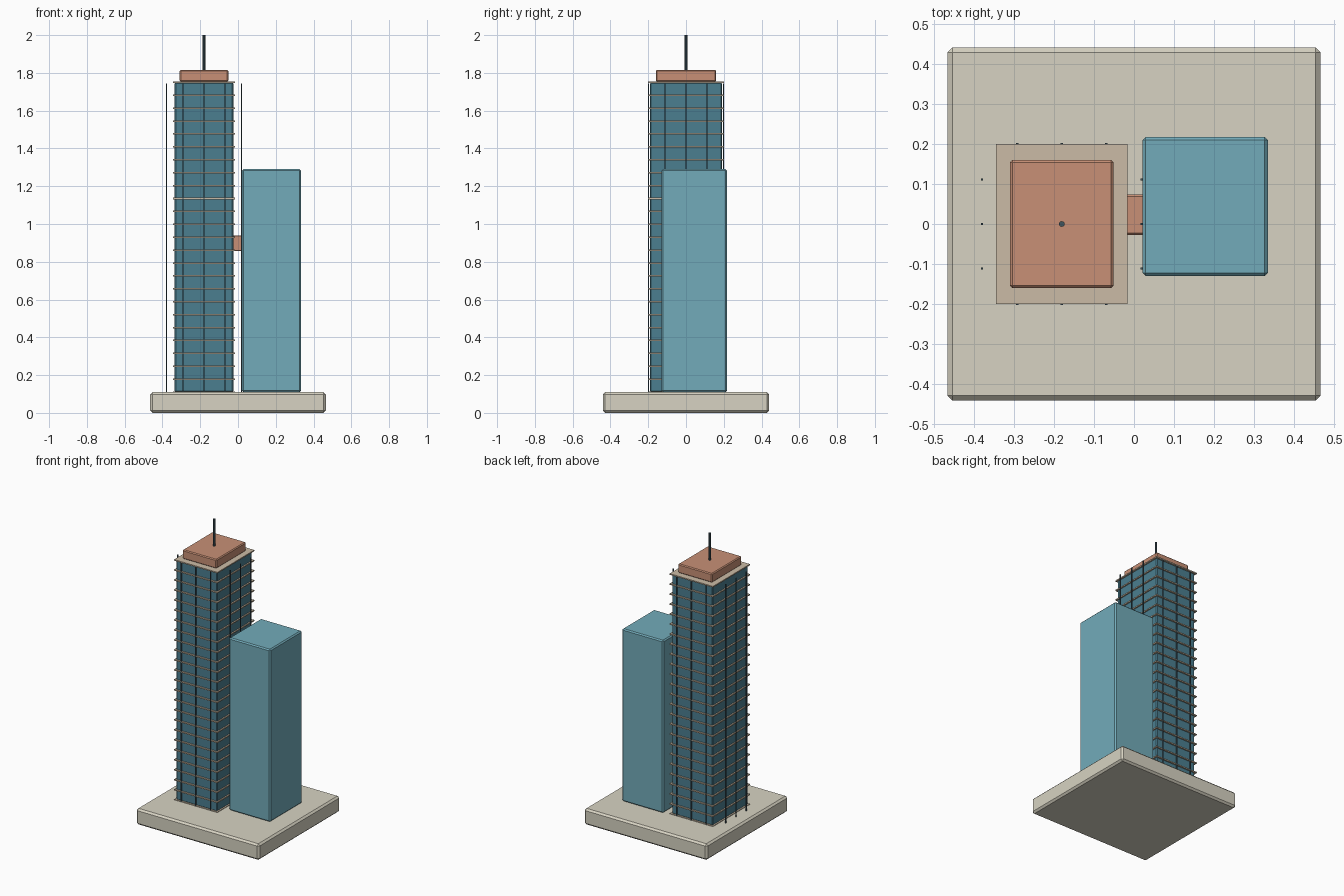
import bpy

if "Cube" in bpy.data.objects:
    bpy.data.objects.remove(bpy.data.objects["Cube"])

def material(name, rgb):
    m = bpy.data.materials.new(name)
    m.diffuse_color = (*rgb, 1)
    m.use_nodes = True
    m.node_tree.nodes["Principled BSDF"].inputs["Base Color"].default_value = m.diffuse_color
    return m

STONE = material("stone", (0.68, 0.65, 0.54))
DARK_GLASS = material("dark_glass", (0.07, 0.21, 0.28))
LIGHT_GLASS = material("light_glass", (0.17, 0.41, 0.49))
TAN = material("tan", (0.60, 0.50, 0.38))
COPPER = material("copper", (0.58, 0.28, 0.18))
METAL = material("metal", (0.05, 0.09, 0.11))

def box(name, x, y, z, mat, bevel=0.0):
    """Box from (min, max) ranges, with an optional chamfer."""
    bpy.ops.mesh.primitive_cube_add(
        size=1, location=[(r[0] + r[1]) / 2 for r in (x, y, z)])
    o = bpy.context.object
    o.name = name
    o.scale = [r[1] - r[0] for r in (x, y, z)]
    bpy.ops.object.transform_apply(location=False, rotation=False, scale=True)
    o.data.materials.append(mat)
    if bevel:
        b = o.modifiers.new("chamfer", 'BEVEL')
        b.width, b.segments = bevel, 1
    return o

CX, Z0, Z1 = -0.18, 0.11, 1.75

# plinth and the two tower volumes
box("podium", (-0.465, 0.465), (-0.44, 0.44), (0, Z0), STONE, 0.012)
box("main_tower", (CX - 0.155, CX + 0.155), (-0.19, 0.19), (Z0, Z1), DARK_GLASS, 0.006)
box("second_tower", (0.021, 0.334), (-0.13, 0.217), (Z0, 1.29), LIGHT_GLASS, 0.008)
box("sky_bridge", (-0.03, 0.03), (-0.027, 0.073), (0.857, 0.94), COPPER, 0.004)

# floor slabs wrapping the main tower
for i in range(25):
    z = Z0 + i * (Z1 - Z0) / 24
    box(f"floor_slab_{i:02d}", (CX - 0.164, CX + 0.164), (-0.2, 0.2),
        (z - 0.004, z + 0.004), TAN)

# vertical fins: flush on front and back, free-standing on the sides
F = 0.003
for side in (-1, 1):
    for k in (-1, 0, 1):
        for px, py, face in ((CX + 0.111 * k, 0.199 * side, "face"),
                             (CX + 0.199 * side, 0.111 * k, "side")):
            box(f"{face}_fin", (px - F, px + F), (py - F, py + F), (Z0, 1.745), METAL)

# roof crown and mast
box("crown", (CX - 0.129, CX + 0.129), (-0.16, 0.16), (1.753, 1.815), COPPER, 0.006)
bpy.ops.mesh.primitive_cylinder_add(vertices=12, radius=0.007, depth=0.19,
                                    location=(CX, 0, 1.905))
mast = bpy.context.object
mast.name = "mast"
mast.data.materials.append(METAL)
bpy.ops.object.shade_smooth_by_angle()
